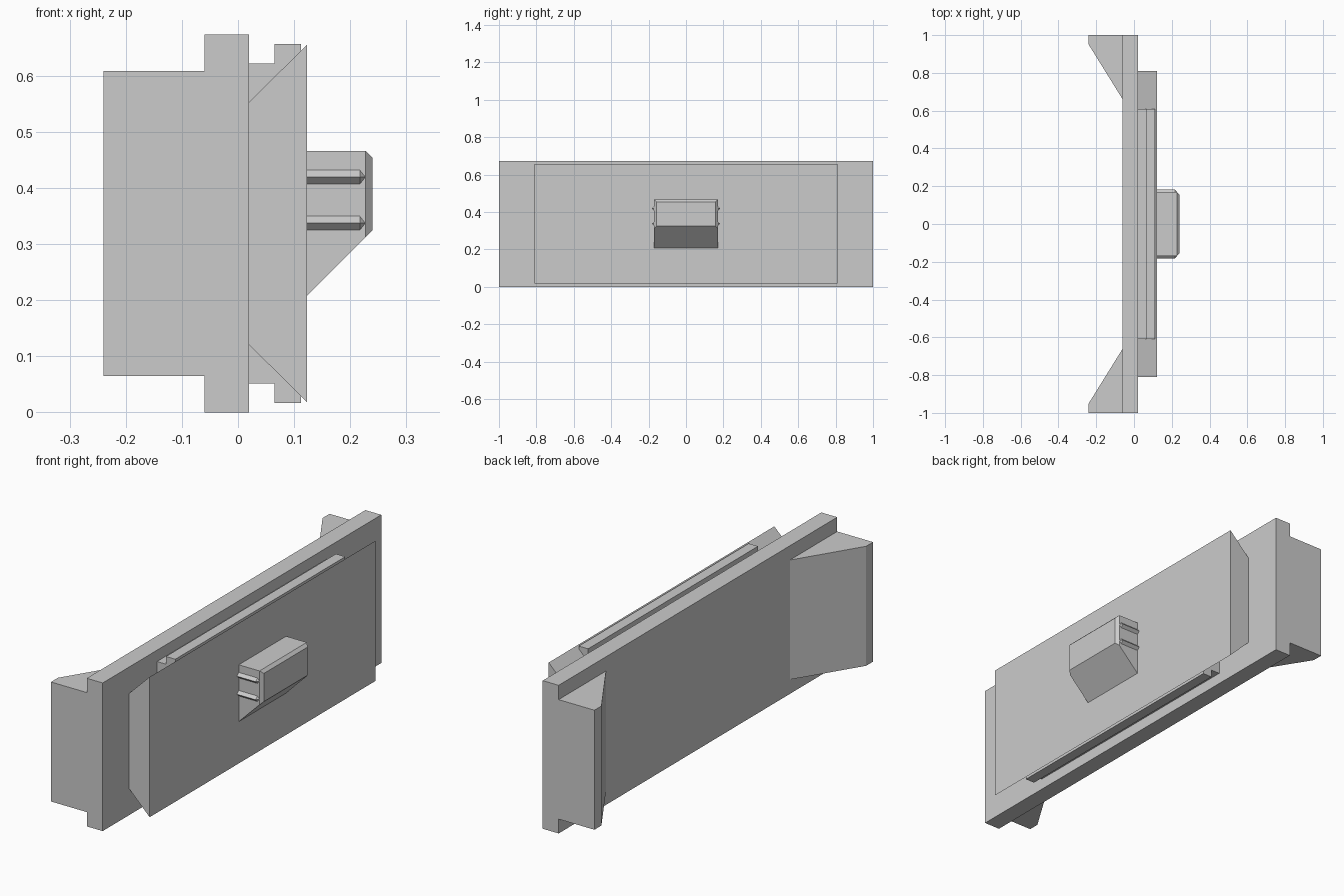
import bpy, bmesh

cube = bpy.data.objects.get("Cube")
if cube:
    bpy.data.objects.remove(cube, do_unlink=True)

grey = bpy.data.materials.new("plain grey")
grey.use_nodes = True
colour = (0.6, 0.6, 0.6, 1)
grey.diffuse_color = colour
grey.node_tree.nodes["Principled BSDF"].inputs["Base Color"].default_value = colour


def solid(name, points):
    """Flat-faced convex solid spanning the given corners."""
    bm = bmesh.new()
    for p in points:
        bm.verts.new(p)
    hull = bmesh.ops.convex_hull(bm, input=bm.verts)
    junk = {v for v in hull["geom_interior"] + hull["geom_unused"]
            if isinstance(v, bmesh.types.BMVert)}
    bmesh.ops.delete(bm, geom=list(junk), context='VERTS')
    bmesh.ops.dissolve_limit(bm, angle_limit=0.01, verts=bm.verts, edges=bm.edges)
    bmesh.ops.recalc_face_normals(bm, faces=bm.faces)
    mesh = bpy.data.meshes.new(name)
    bm.to_mesh(mesh)
    bm.free()
    mesh.materials.append(grey)
    obj = bpy.data.objects.new(name, mesh)
    bpy.context.collection.objects.link(obj)
    return obj


def section(x, half_y, low, high):
    """Rectangle of corners across the model at depth x."""
    return [(x, y, z) for y in (-half_y, half_y) for z in (low, high)]


MID = 0.3365  # mid height of the plate

# Main plate, with the narrow neck and wider lip of the rail behind the cover
solid("main_plate", section(-0.06, 1, 0, 0.673) + section(0.02, 1, 0, 0.673))
for name, x0, x1, half in (("rail_neck", 0.02, 0.065, 0.285),
                           ("rail_lip", 0.065, 0.112, 0.32)):
    solid(name, section(x0, 0.61, MID - half, MID + half)
          + section(x1, 0.61, MID - half, MID + half))

# Flared cover panel
solid("cover_panel", section(0.02, 0.81, 0.12, 0.553) + section(0.123, 0.81, 0.018, 0.655))

# Latch knob with sloped underside and chamfered tip
solid("knob", section(0.123, 0.17, 0.208, 0.466)
      + section(0.227, 0.17, 0.312, 0.466)
      + section(0.24, 0.157, 0.325, 0.453))

for side, label in ((1, "back"), (-1, "front")):
    # Wedge-shaped end bracket
    wedge = [(-0.06, 1), (-0.24, 1), (-0.24, 0.95), (-0.06, 0.66)]
    solid(label + "_bracket", [(x, side * y, z) for x, y in wedge for z in (0.065, 0.608)])

    # Pointed grip ribs on the knob
    for level, z in (("lower", 0.337), ("upper", 0.419)):
        rib = [(x, side * y, z + dz) for x in (0.123, 0.217)
               for y, dz in ((0.17, -0.0125), (0.17, 0.0125), (0.183, 0))]
        solid(f"{label}_{level}_rib", rib + [(0.227, side * 0.17, z)])
